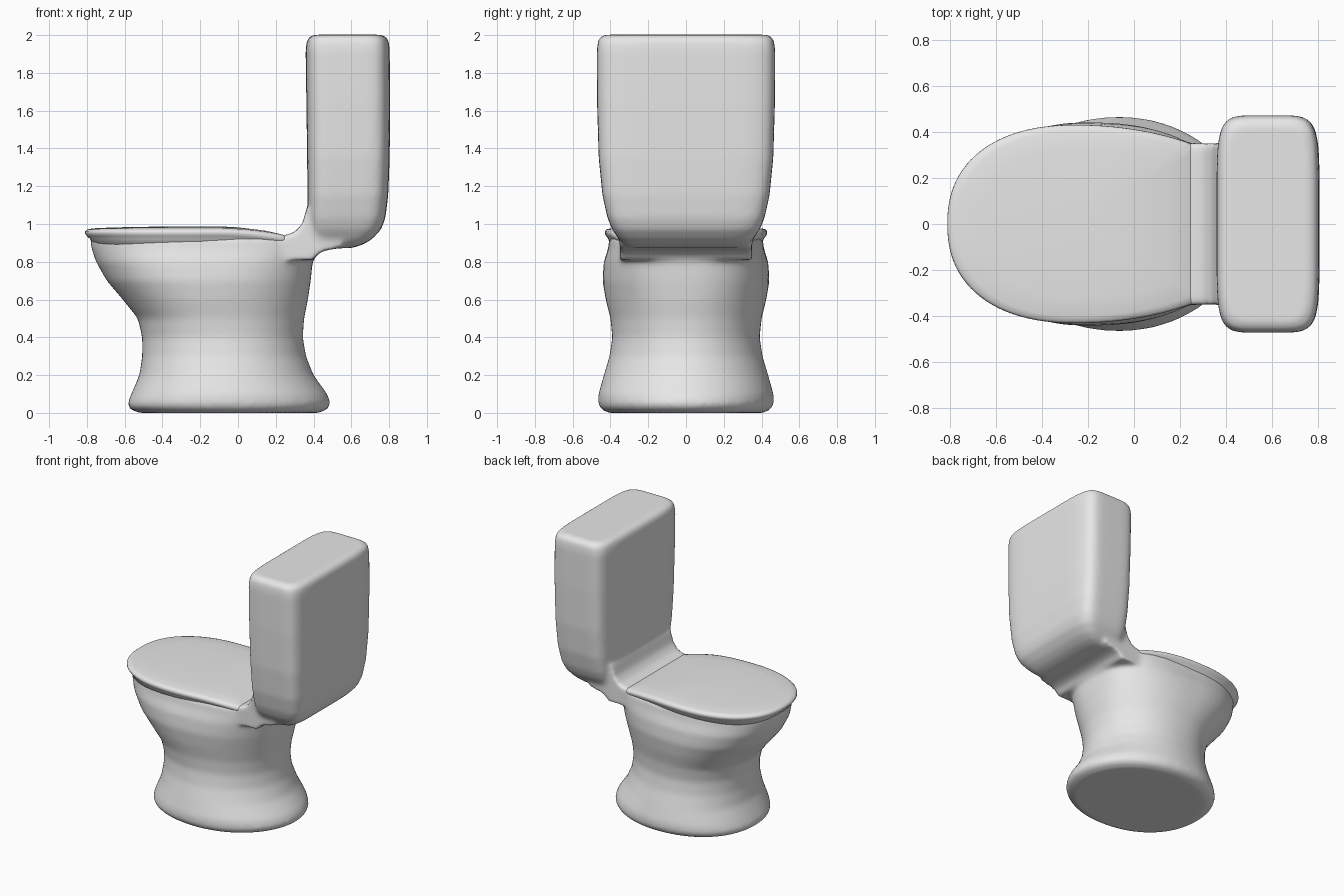
import bpy, bmesh
from math import cos, sin, pi

cube = bpy.data.objects.get("Cube")
if cube:
    bpy.data.objects.remove(cube, do_unlink=True)

ceramic = bpy.data.materials.new("light grey ceramic")
ceramic.use_nodes = True
GREY = (0.8, 0.8, 0.8, 1)
ceramic.diffuse_color = GREY
ceramic.node_tree.nodes["Principled BSDF"].inputs["Base Color"].default_value = GREY


def sgn_pow(v, p):
    return (abs(v) ** p) * (1 if v >= 0 else -1)


def ring(x0, x1, cx, hy, front=2.0, rear=2.0, n=96):
    """Oval outline with separate squareness for its front (-x) and rear (+x)."""
    pts = []
    for i in range(n):
        c, s = cos(2 * pi * i / n), sin(2 * pi * i / n)
        e = 2 / (rear if c > 0 else front)
        reach = x1 - cx if c > 0 else cx - x0
        pts.append((cx + reach * sgn_pow(c, e), hy * sgn_pow(s, e)))
    return pts


def loft(bm, rings):
    """Skin a stack of closed rings and cap both ends."""
    loops = [[bm.verts.new(p) for p in r] for r in rings]
    for a, b in zip(loops, loops[1:]):
        for i in range(len(a)):
            j = (i + 1) % len(a)
            bm.faces.new((a[i], a[j], b[j], b[i]))
    bm.faces.new(loops[0][::-1])
    bm.faces.new(loops[-1])


def finish(name, bm):
    bmesh.ops.recalc_face_normals(bm, faces=bm.faces)
    mesh = bpy.data.meshes.new(name)
    bm.to_mesh(mesh)
    bm.free()
    mesh.materials.append(ceramic)
    for p in mesh.polygons:
        p.use_smooth = True
    ob = bpy.data.objects.new(name, mesh)
    bpy.context.collection.objects.link(ob)
    return ob


# Pedestal and bowl: height, front x, rear x, widest x, half width, rear squareness
bm = bmesh.new()
bowl = [
    (0.0, -0.52, 0.43, -0.05, 0.41, 2), (0.02, -0.575, 0.475, -0.05, 0.45, 2),
    (0.05, -0.585, 0.492, -0.06, 0.465, 2), (0.1, -0.565, 0.472, -0.06, 0.463, 2),
    (0.2, -0.522, 0.4, -0.07, 0.435, 2), (0.3, -0.507, 0.36, -0.08, 0.405, 2),
    (0.4, -0.507, 0.343, -0.1, 0.39, 2.1), (0.5, -0.53, 0.35, -0.13, 0.4, 2.2),
    (0.6, -0.61, 0.37, -0.17, 0.425, 2.3), (0.7, -0.695, 0.385, -0.21, 0.442, 2.5),
    (0.8, -0.752, 0.395, -0.24, 0.435, 2.8), (0.87, -0.775, 0.42, -0.25, 0.412, 3),
    (0.93, -0.785, 0.42, -0.25, 0.405, 3),
]
loft(bm, [[(x, y, z) for x, y in ring(x0, x1, cx, hy, 2.2, sq)]
          for z, x0, x1, cx, hy, sq in bowl])

# Cistern: height, front x, rear x, half width
tank = [
    (0.872, 0.42, 0.6, 0.29), (0.89, 0.4, 0.66, 0.325), (0.92, 0.385, 0.71, 0.355),
    (0.97, 0.375, 0.757, 0.39), (1.03, 0.37, 0.78, 0.415), (1.15, 0.368, 0.795, 0.442),
    (1.35, 0.366, 0.803, 0.462), (1.65, 0.362, 0.805, 0.471), (1.92, 0.358, 0.803, 0.472),
    (1.97, 0.364, 0.798, 0.466), (1.99, 0.376, 0.786, 0.455), (2.002, 0.4, 0.76, 0.43),
]
loft(bm, [[(x, y, z) for x, y in ring(x0, x1, (x0 + x1) / 2, hy, 6, 6)]
          for z, x0, x1, hy in tank])

# Neck shelf curving up into the cistern
profile = [(0.1, 0.93), (0.22, 0.932), (0.3, 0.957), (0.34, 1.0), (0.362, 1.08),
           (0.45, 1.08), (0.56, 0.9), (0.54, 0.872), (0.47, 0.862), (0.425, 0.845),
           (0.4, 0.81), (0.1, 0.81)]
loft(bm, [[(x, y, z) for x, z in profile] for y in (-0.35, 0.35)])

body = finish("toilet_body", bm)
remesh = body.modifiers.new("fuse", 'REMESH')
remesh.mode = 'VOXEL'
remesh.voxel_size = 0.014
remesh.use_smooth_shade = True
soften = body.modifiers.new("soften", 'SMOOTH')
soften.factor = 0.5
soften.iterations = 12

# Closed lid: straight hinge edge, domed top dipping toward the hinge
bm = bmesh.new()
HINGE = 0.27
outline = [(min(x, HINGE), y) for x, y in ring(-0.81, 0.6, -0.25, 0.43, 2.3, 2)]
layers = [(0.88, 0.93), (0.92, 0.955), (0.937, 0.985), (0.95, 1.0), (0.962, 0.998),
          (0.971, 0.98), (0.977, 0.93), (0.982, 0.75), (0.986, 0.4), (0.987, 0.1)]
rings = []
for z, s in layers:
    pts = [(-0.2 + (x + 0.2) * s, y * s) for x, y in outline]
    rings.append([(x, y, z - 0.04 * max(0, (x + 0.1) / 0.37) ** 2) for x, y in pts])
loft(bm, rings)
finish("lid", bm)
